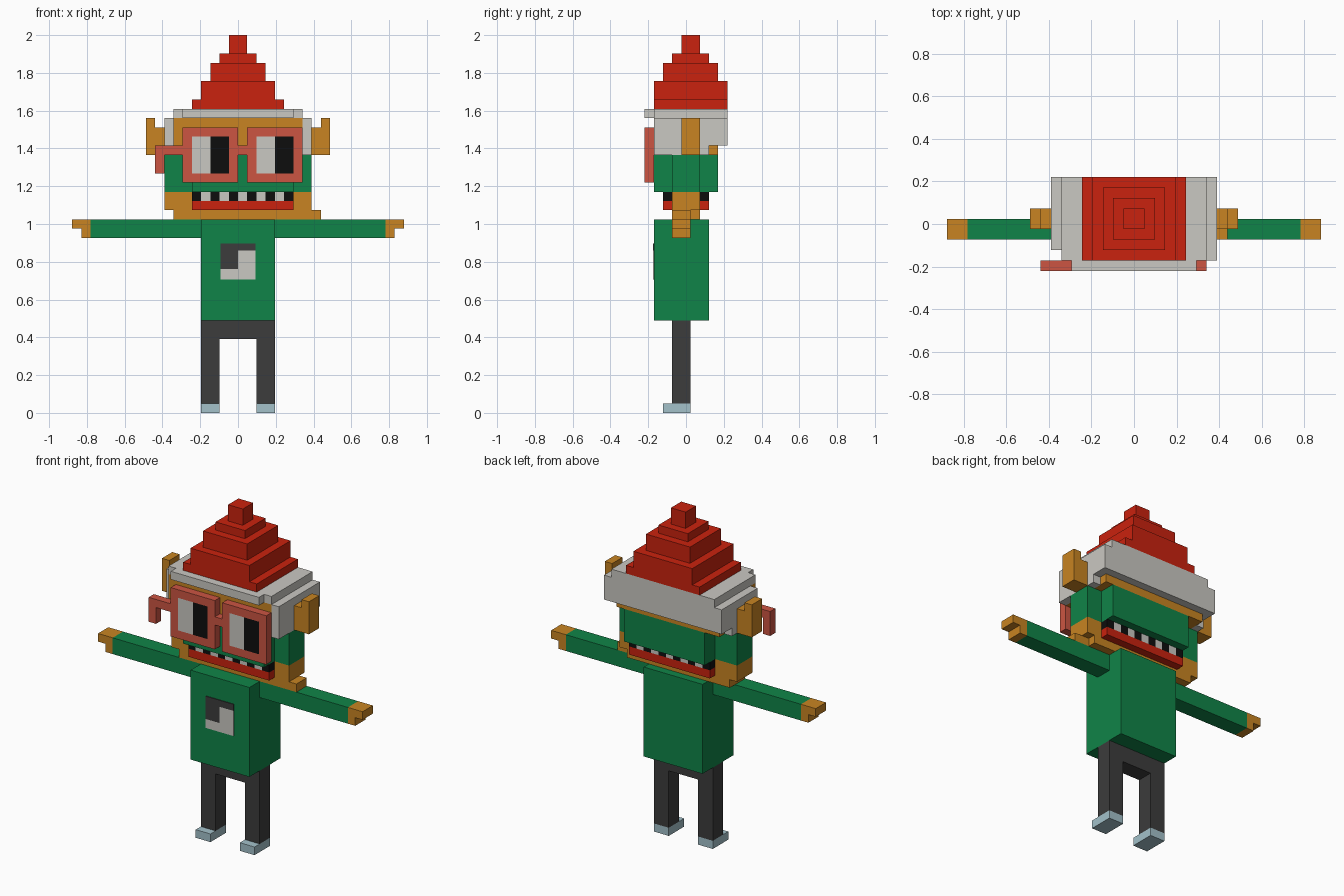
import bpy, bmesh
from mathutils import Vector

if "Cube" in bpy.data.objects:
    bpy.data.objects.remove(bpy.data.objects["Cube"])

V = 2 / 41  # size of one block of the grid; every part is given in blocks


def material(name, rgb):
    lin = [((c / 255 + 0.055) / 1.055) ** 2.4 if c > 10 else c / 255 / 12.92 for c in rgb]
    m = bpy.data.materials.new(name)
    m.diffuse_color = (*lin, 1)
    m.use_nodes = True
    m.node_tree.nodes["Principled BSDF"].inputs["Base Color"].default_value = m.diffuse_color
    return m


GREEN = material("green", (16, 132, 72))
SKIN = material("ochre skin", (200, 132, 34))
RED = material("red", (202, 34, 14))
CORAL = material("coral", (204, 85, 66))
WHITE = material("off white", (202, 200, 194))
GREY = material("charcoal", (60, 60, 60))
BLUE = material("pale blue", (163, 193, 202))
BLACK = material("black", (13, 13, 13))


def blocks(name, mat, *boxes, mirror=False):
    """One object made of boxes (x0, x1, y0, y1, z0, z1), optionally mirrored in x."""
    boxes = list(boxes)
    if mirror:
        boxes += [(-b[1], -b[0], *b[2:]) for b in boxes]
    bm = bmesh.new()
    for x0, x1, y0, y1, z0, z1 in boxes:
        lo, hi = Vector((x0, y0, z0)) * V, Vector((x1, y1, z1)) * V
        for v in bmesh.ops.create_cube(bm, size=1)["verts"]:
            v.co = (lo + hi) / 2 + v.co * (hi - lo)
    me = bpy.data.meshes.new(name)
    bm.to_mesh(me)
    bm.free()
    me.materials.append(mat)
    ob = bpy.data.objects.new(name, me)
    bpy.context.collection.objects.link(ob)
    return ob


# Legs and body
blocks("shoes", BLUE, (2, 4, -2.5, .5, 0, 1), mirror=True)
blocks("legs", GREY, (2, 4, -1.5, .5, 1, 8), mirror=True)
blocks("hips", GREY, (-4, 4, -1.5, .5, 8, 10))
blocks("torso", GREEN, (-4, 4, -3.5, 2.5, 10, 21))
blocks("arms", GREEN, (4, 16, -1.5, .5, 19, 21), mirror=True)
blocks("hands", SKIN, (16, 18, -1.5, .5, 20, 21), (16, 17, -1.5, .5, 19, 20), mirror=True)

# Two-tone chest patch, thin plates
P = (-3.6, -3.5)
blocks("chest_patch_dark", GREY, (-1.9, 0, *P, 15.6, 18.4), (0, 1.9, *P, 17.6, 18.4))
blocks("chest_patch_light", WHITE, (-1.9, 0, *P, 14.5, 15.6), (0, 1.9, *P, 14.5, 17.6))

# Chin and jaw
blocks("chin", SKIN, (-7, 7, -1.5, 1.5, 21, 22), (7, 9, -1.5, .5, 21, 22))
blocks("jaw_sides", SKIN, (-8, -5, -1.5, 1.5, 22, 24), (6, 8, -1.5, 1.5, 22, 24))

# Mouth: lip, then alternating gaps and teeth
blocks("lip", RED, (-5, 6, -2.5, 2.5, 22, 23))
for name, mat, start in (("tooth_gaps", BLACK, -5), ("teeth", WHITE, -4)):
    blocks(name, mat, *[(x, x + 1, -2.5, 2.5, 23, 24) for x in range(start, 6, 2)])

# Face band, forehead and ears
blocks("face_band", GREEN, (-5, 6, -3.5, 3.5, 24, 28),
       (-8, -5, -1.5, 1.5, 24, 28), (6, 8, -1.5, 1.5, 24, 28))
blocks("forehead", SKIN, (-7, 7, -3.5, 3.5, 28, 32))
blocks("ears", SKIN, (8, 9, -.5, 1.5, 28, 31), (9, 10, -.5, 1.5, 28, 32), mirror=True)

# Glasses: two rims, bridge and a bent arm on one side
F = (-4.5, -3.5)
rims = []
for x in (-6, 1):
    rims += [(x, x + 6, *F, 25, 26), (x, x + 6, *F, 30, 31),
             (x, x + 1, *F, 26, 30), (x + 5, x + 6, *F, 26, 30)]
    side = "left" if x < 0 else "right"
    blocks(side + "_eye_white", WHITE, (x + 1, x + 3, *F, 26, 30))
    blocks(side + "_pupil", BLACK, (x + 3, x + 5, *F, 26, 30))
blocks("glasses_frame", CORAL, *rims, (0, 1, *F, 28, 29),
       (-9, -6, *F, 28, 29), (-9, -8, *F, 26, 28))

# Hat trim: top ring, front lip, back flap and side flaps
blocks("hat_trim", WHITE, (-7, 7, -3.5, 4.5, 32, 33), (-6, 6, -4.5, -3.5, 32, 33),
       (-7, 7, 3.5, 4.5, 29, 32),
       (-8, -7, -2.5, 2.5, 28, 32), (-8, -7, 2.5, 4.5, 29, 32),
       (7, 8, -3.5, 2.5, 28, 32), (7, 8, 2.5, 4.5, 29, 32))

# Stepped hat: half width, half depth, bottom, top
tiers = [(5, 4, 33, 34), (4, 4, 34, 36), (3, 3, 36, 38), (2, 2, 38, 39), (1, 1, 39, 41)]
blocks("hat", RED, *[(-w, w, .5 - d, .5 + d, z0, z1) for w, d, z0, z1 in tiers])
